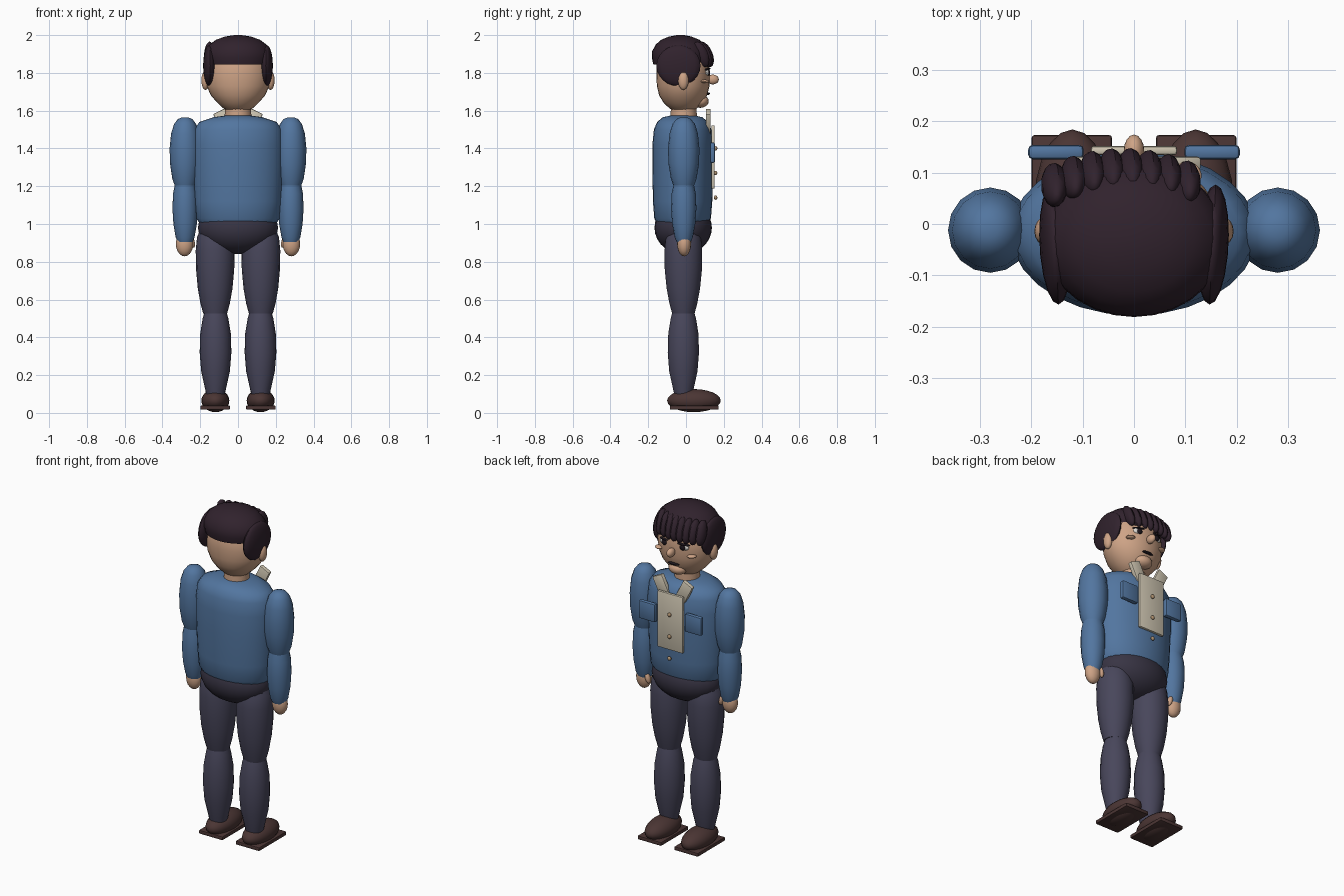
import bpy, bmesh, math
from mathutils import Matrix, Euler

if "Cube" in bpy.data.objects:
    bpy.data.objects.remove(bpy.data.objects["Cube"])


def mat(name, *rgb):
    m = bpy.data.materials.new(name)
    m.diffuse_color = (*rgb, 1)
    m.use_nodes = True
    m.node_tree.nodes["Principled BSDF"].inputs["Base Color"].default_value = m.diffuse_color
    return m


SHIRT = mat("shirt_blue", .085, .18, .35)
LEGS = mat("trouser_slate", .065, .062, .105)
HIPS = mat("hip_dark_slate", .04, .035, .058)
SKIN = mat("skin", .62, .37, .24)
HAIR = mat("hair_dark", .03, .016, .026)
SHOE = mat("shoe_brown", .07, .036, .034)
CREAM = mat("cream", .62, .56, .44)
BUTTON = mat("button_tan", .42, .28, .16)
DARK = mat("feature_dark", .012, .008, .012)
WHITE = mat("eye_white", .75, .72, .68)


def finish(name, bm, m, smooth=True):
    bmesh.ops.recalc_face_normals(bm, faces=bm.faces)
    me = bpy.data.meshes.new(name)
    bm.to_mesh(me)
    bm.free()
    ob = bpy.data.objects.new(name, me)
    bpy.context.collection.objects.link(ob)
    me.materials.append(m)
    if smooth:
        bpy.ops.object.select_all(action='DESELECT')
        ob.select_set(True)
        bpy.context.view_layer.objects.active = ob
        bpy.ops.object.shade_smooth_by_angle(angle=math.radians(40))
    return ob


def place(loc, size, rot):
    return (Matrix.Translation(loc)
            @ Euler([math.radians(a) for a in rot]).to_matrix().to_4x4()
            @ Matrix.Diagonal((*size, 1)))


def ball(name, m, loc, radii, rot=(0, 0, 0), seg=16, rings=10):
    bm = bmesh.new()
    bmesh.ops.create_uvsphere(bm, u_segments=seg, v_segments=rings, radius=1,
                              matrix=place(loc, radii, rot))
    return finish(name, bm, m)


def box(name, m, loc, size, rot=(0, 0, 0), bevel=.006):
    bm = bmesh.new()
    bmesh.ops.create_cube(bm, size=1, matrix=place(loc, size, rot))
    bmesh.ops.bevel(bm, geom=bm.edges[:], offset=bevel, segments=2,
                    profile=.5, affect='EDGES')
    return finish(name, bm, m)


def loft(name, m, rings, cx=0, cy=0, seg=20):
    """Stack of ellipses (z, rx, ry) with capped ends."""
    bm = bmesh.new()
    loops = [[bm.verts.new((cx + rx * math.cos(2 * math.pi * i / seg),
                            cy + ry * math.sin(2 * math.pi * i / seg), z))
              for i in range(seg)] for z, rx, ry in rings]
    for a, b in zip(loops, loops[1:]):
        for i in range(seg):
            j = (i + 1) % seg
            bm.faces.new((a[i], a[j], b[j], b[i]))
    bm.faces.new(loops[0][::-1])
    bm.faces.new(loops[-1])
    return finish(name, bm, m)


# Torso and hips
loft("torso", SHIRT, [(1.0, .2, .135), (1.03, .222, .15), (1.12, .23, .157),
                      (1.3, .24, .16), (1.42, .24, .16), (1.5, .232, .152),
                      (1.54, .205, .135), (1.565, .13, .105), (1.575, .06, .06)],
     cy=-.018, seg=28)
ball("hips", HIPS, (0, -.015, .98), (.212, .152, .14), seg=24, rings=14)

# Neck and head
loft("neck", SKIN, [(1.54, .072, .07), (1.63, .068, .068)], cy=-.012)
loft("head", SKIN, [(1.595, .04, .04), (1.61, .075, .07), (1.64, .108, .102),
                    (1.68, .143, .127), (1.73, .166, .139), (1.79, .172, .142),
                    (1.85, .165, .138), (1.91, .13, .11), (1.95, .06, .05)],
     cy=-.015, seg=28)
ball("chin", SKIN, (0, .075, 1.65), (.055, .045, .035))
ball("nose", SKIN, (0, .142, 1.765), (.02, .032, .026))
ball("mouth", DARK, (0, .115, 1.69), (.036, .012, .007))

# Shirt front
box("placket", CREAM, (0, .143, 1.355), (.168, .018, .335))
for i, z in enumerate((1.4, 1.27, 1.14)):
    ball(f"button_{i}", BUTTON, (0, .157, z), (.012, .009, .012), seg=12, rings=8)

for side, s in (("left", -1), ("right", 1)):
    # Face details
    ball(f"ear_{side}", SKIN, (s * .172, -.014, 1.76), (.022, .028, .05))
    ball(f"eye_white_{side}", WHITE, (s * .062, .108, 1.803), (.032, .014, .019))
    ball(f"iris_{side}", DARK, (s * .06, .118, 1.803), (.018, .01, .017), seg=12)
    ball(f"upper_lid_{side}", DARK, (s * .064, .113, 1.82), (.036, .013, .006),
         (0, s * 6, s * -20))
    ball(f"eyebrow_{side}", HAIR, (s * .066, .108, 1.846), (.036, .013, .008),
         (0, s * 8, s * -20))
    ball(f"cheek_{side}", SKIN, (s * .108, .1, 1.755), (.026, .02, .009),
         (0, 0, s * -40))

    # Collar and pocket
    box(f"collar_{side}", CREAM, (s * .076, .118, 1.545), (.068, .026, .115),
        (0, s * 26, 0))
    box(f"pocket_{side}", SHIRT, (s * .152, .14, 1.378), (.108, .028, .108), bevel=.009)

    # Arm and hand
    loft(f"upper_arm_{side}", SHIRT,
         [(1.19, .05, .05), (1.24, .068, .068), (1.32, .08, .081), (1.4, .082, .083),
          (1.48, .074, .075), (1.53, .058, .059), (1.556, .038, .038),
          (1.565, .015, .015)], s * .28, -.012, 16)
    loft(f"forearm_{side}", SHIRT,
         [(.905, .04, .038), (.93, .05, .048), (1.0, .062, .061), (1.08, .067, .067),
          (1.16, .064, .064), (1.23, .05, .05)], s * .28, -.012, 16)
    ball(f"hand_{side}", SKIN, (s * .283, -.01, .895), (.046, .037, .066))
    ball(f"thumb_{side}", SKIN, (s * .243, .012, .905), (.014, .016, .032), (0, s * 15, 0))

    # Leg
    loft(f"thigh_{side}", LEGS,
         [(.525, .063, .06), (.58, .078, .075), (.66, .092, .09), (.76, .101, .1),
          (.86, .103, .101), (.93, .096, .094), (.99, .07, .07)],
         s * .121, -.014, 18)
    loft(f"shin_{side}", LEGS,
         [(.08, .045, .045), (.13, .056, .056), (.22, .076, .076), (.32, .084, .084),
          (.42, .081, .081), (.5, .068, .068), (.535, .058, .058)],
         s * .119, -.014, 18)

    # Shoe
    ball(f"shoe_{side}", SHOE, (s * .12, .042, .065), (.074, .142, .061), seg=20, rings=12)
    box(f"sole_{side}", SHOE, (s * .121, .044, .028), (.156, .258, .022), bevel=.005)

    # Side hair
    ball(f"side_hair_{side}", HAIR, (s * .153, -.04, 1.838), (.031, .117, .108),
         (0, 0, s * -3), seg=18, rings=12)

# Hair cap, level along its lower edge
loft("hair_cap", HAIR, [(1.845, .168, .143), (1.88, .177, .151), (1.915, .174, .149),
                        (1.95, .15, .13), (1.975, .117, .102), (1.992, .07, .06),
                        (2.0, .02, .02)], cy=-.03, seg=28)

# Row of fringe locks
for i in range(8):
    x = -.155 + i * .037
    y = .105 - 1.6 * (x + .02) ** 2
    ball(f"fringe_lock_{i}", HAIR, (x, y, 1.898), (.025, .036, .072),
         (22, 8, -8), seg=12, rings=10)
